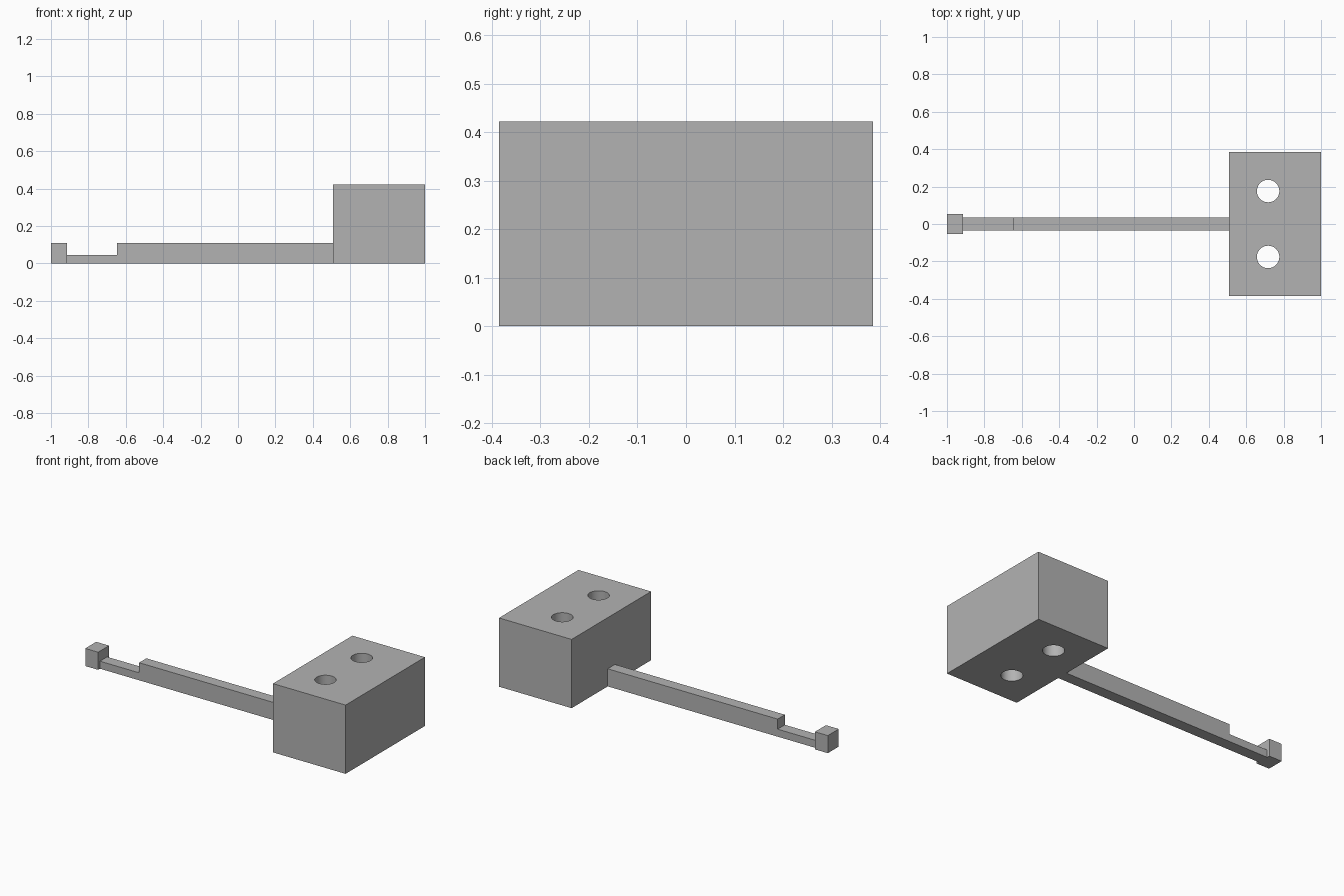
import bpy
import bmesh
from math import radians

cube = bpy.data.objects.get("Cube")
if cube:
    bpy.data.objects.remove(cube, do_unlink=True)

# Single plain grey
grey = bpy.data.materials.new("plain_grey")
grey.use_nodes = True
color = (0.45, 0.45, 0.45, 1)
grey.diffuse_color = color
grey.node_tree.nodes["Principled BSDF"].inputs["Base Color"].default_value = color


def box(name, x0, x1, half_width, height):
    """Box standing on the ground, centred on y = 0."""
    bpy.ops.mesh.primitive_cube_add(size=1, location=((x0 + x1) / 2, 0, height / 2))
    obj = bpy.context.object
    obj.name = name
    obj.scale = (x1 - x0, 2 * half_width, height)
    bpy.ops.object.transform_apply(location=False, rotation=False, scale=True)
    obj.data.materials.append(grey)
    return obj


def side_profile(name, points, half_width):
    """Extrude an (x, z) outline along y."""
    bm = bmesh.new()
    face = bm.faces.new([bm.verts.new((x, -half_width, z)) for x, z in points])
    extruded = bmesh.ops.extrude_face_region(bm, geom=[face])["geom"]
    verts = [v for v in extruded if isinstance(v, bmesh.types.BMVert)]
    bmesh.ops.translate(bm, vec=(0, 2 * half_width, 0), verts=verts)
    bmesh.ops.recalc_face_normals(bm, faces=bm.faces)
    mesh = bpy.data.meshes.new(name)
    bm.to_mesh(mesh)
    bm.free()
    mesh.materials.append(grey)
    obj = bpy.data.objects.new(name, mesh)
    bpy.context.collection.objects.link(obj)
    return obj


# Block with two vertical through holes
block = box("head_block", 0.507, 1, 0.385, 0.422)
for y in (-0.176, 0.176):
    bpy.ops.mesh.primitive_cylinder_add(vertices=48, radius=0.06, depth=1, location=(0.717, y, 0.2))
    cutter = bpy.context.object
    cutter.name = "hole_cutter"
    cutter.hide_render = True
    cutter.data.materials.append(grey)
    bpy.context.view_layer.objects.active = block
    hole = block.modifiers.new("hole", "BOOLEAN")
    hole.operation = "DIFFERENCE"
    hole.solver = "EXACT"
    hole.object = cutter
    bpy.ops.object.modifier_apply(modifier=hole.name)
    bpy.data.objects.remove(cutter, do_unlink=True)

bpy.ops.object.select_all(action="DESELECT")
block.select_set(True)
bpy.context.view_layer.objects.active = block
bpy.ops.object.shade_smooth_by_angle(angle=radians(30))

# Long arm, stepped down near its end
side_profile("arm", [(-0.913, 0), (0.507, 0), (0.507, 0.108), (-0.647, 0.108),
                     (-0.647, 0.046), (-0.913, 0.046)], 0.035)

# Small cube at the end of the arm
box("arm_tip", -1, -0.913, 0.053, 0.108)
